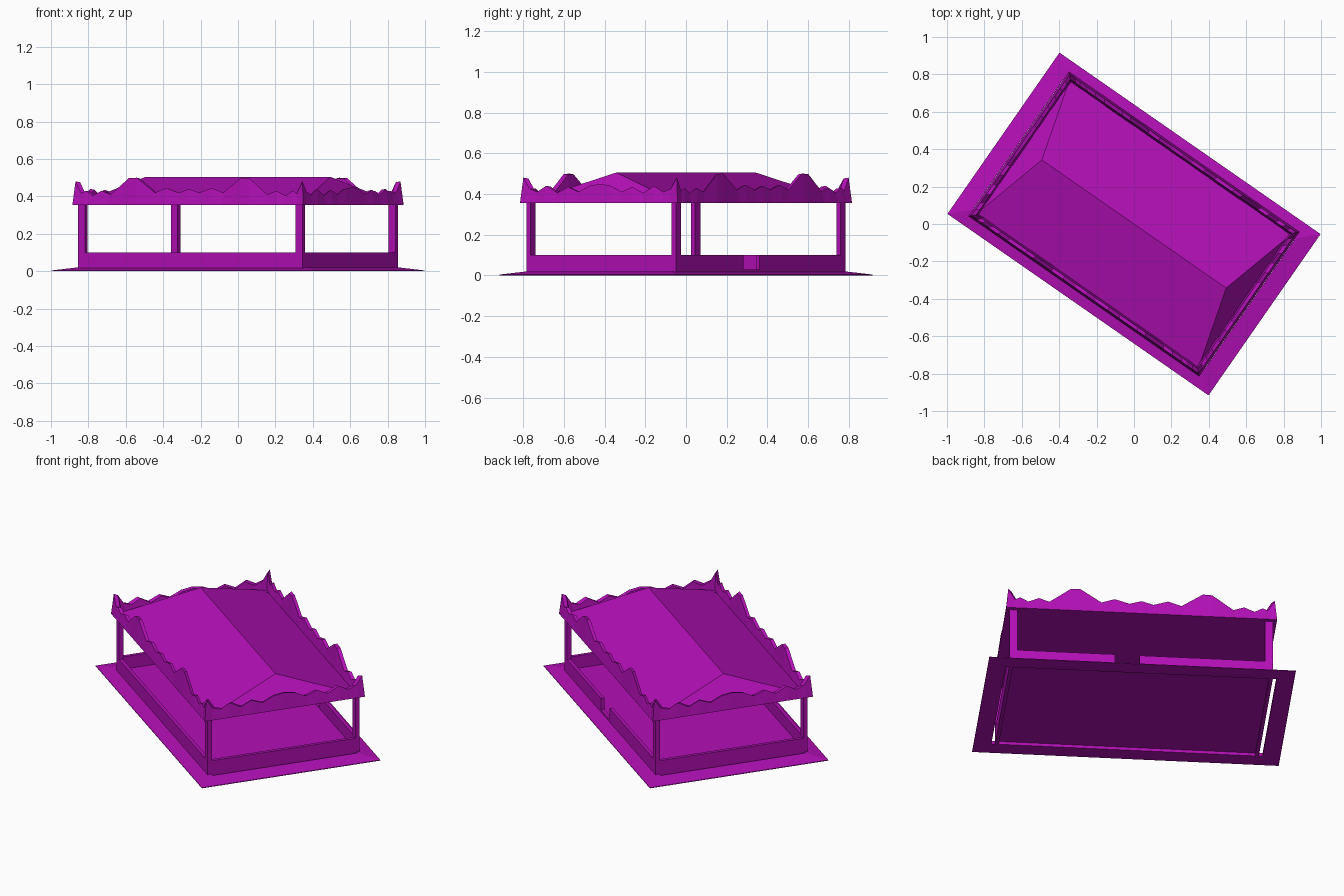
import bpy, bmesh, math

if "Cube" in bpy.data.objects:
    bpy.data.objects.remove(bpy.data.objects["Cube"], do_unlink=True)

TURN = math.radians(-34.8)      # the whole pavilion stands turned on its base
WALL_U, WALL_V = 0.731, 0.447   # half sizes of the walls
RIM_U, RIM_V = 0.751, 0.471     # half sizes of the roof rim
THICK = 0.02

magenta = bpy.data.materials.new("magenta")
magenta.use_nodes = True
COLOUR = (0.45, 0.005, 0.47, 1)
magenta.diffuse_color = COLOUR
magenta.node_tree.nodes["Principled BSDF"].inputs["Base Color"].default_value = COLOUR


def finish(name, bm):
    bmesh.ops.recalc_face_normals(bm, faces=bm.faces)
    mesh = bpy.data.meshes.new(name)
    bm.to_mesh(mesh)
    bm.free()
    mesh.materials.append(magenta)
    obj = bpy.data.objects.new(name, mesh)
    obj.rotation_euler.z = TURN
    bpy.context.collection.objects.link(obj)
    return obj


def box(name, u0, u1, v0, v1, z0, z1):
    bm = bmesh.new()
    bmesh.ops.create_cube(bm, size=1)
    for vert in bm.verts:
        c = vert.co
        c.x = u0 + (c.x + 0.5) * (u1 - u0)
        c.y = v0 + (c.y + 0.5) * (v1 - v0)
        c.z = z0 + (c.z + 0.5) * (z1 - z0)
    return finish(name, bm)


def ring(name, half_u, half_v, stations):
    """Closed loft; a station is a spot on the unit square and (inset, z) pairs."""
    bm = bmesh.new()
    loops = [[bm.verts.new((x * (half_u - d), y * (half_v - d), z))
              for d, z in section] for x, y, section in stations]
    for a, b in zip(loops, loops[1:] + loops[:1]):
        for i in range(len(a)):
            j = (i + 1) % len(a)
            bm.faces.new((a[i], a[j], b[j], b[i]))
    return finish(name, bm)


# Sloping ground apron
apron = [(0, 0), (0, 0.004), (0.098, 0.02), (0.098, 0)]
ring("ground_apron", 0.85, 0.525,
     [(x, y, apron) for x, y in ((-1, -1), (1, -1), (1, 1), (-1, 1))])

# Floor and low walls, the back wall having a gap for the entrance
box("floor", -WALL_U + 0.01, WALL_U - 0.01, -WALL_V + 0.01, WALL_V - 0.01, 0.018, 0.025)
box("front_wall", -WALL_U, WALL_U, -WALL_V, -WALL_V + THICK, 0, 0.1)
box("back_wall_left", 0.147, WALL_U, WALL_V - THICK, WALL_V, 0, 0.1)
box("back_wall_right", -WALL_U, 0.01, WALL_V - THICK, WALL_V, 0, 0.1)
box("entrance_sill", 0.01, 0.147, WALL_V - THICK, WALL_V, 0, 0.03)
for side, name in ((-1, "right"), (1, "left")):
    u0, u1 = sorted((side * WALL_U, side * (WALL_U - THICK)))
    box(name + "_wall", u0, u1, -WALL_V + THICK, WALL_V - THICK, 0, 0.1)

# Corner posts
for su, un in ((-1, "right"), (1, "left")):
    for sv, vn in ((-1, "front"), (1, "back")):
        u0, u1 = sorted((su * WALL_U, su * (WALL_U - 0.045)))
        v0, v1 = sorted((sv * WALL_V, sv * (WALL_V - 0.025)))
        box(f"{vn}_{un}_post", u0, u1, v0, v1, 0.1, 0.37)

# Hipped roof with a flat ceiling
bm = bmesh.new()
eave = [(-1, -1), (1, -1), (1, 1), (-1, 1)]
low = [bm.verts.new((x * 0.725, y * 0.445, 0.356)) for x, y in eave]
edge = [bm.verts.new((x * 0.725, y * 0.445, 0.362)) for x, y in eave]
right_end, left_end = [bm.verts.new((u, 0, 0.505)) for u in (-0.6, 0.6)]
bm.faces.new(low)
for i in range(4):
    j = (i + 1) % 4
    bm.faces.new((low[i], low[j], edge[j], edge[i]))
bm.faces.new((edge[0], edge[1], left_end, right_end))
bm.faces.new((edge[1], edge[2], left_end))
bm.faces.new((edge[2], edge[3], right_end, left_end))
bm.faces.new((edge[3], edge[0], right_end))
finish("hipped_roof", bm)

# Jagged rim: half outlines from the middle of a side to its corner spike
LONG = [(0, 0.44), (0.09, 0.42), (0.2, 0.445), (0.3, 0.42), (0.46, 0.5), (0.53, 0.498),
        (0.69, 0.41), (0.77, 0.43), (0.85, 0.405), (0.91, 0.43), (0.95, 0.415)]
SHORT = [(0, 0.45), (0.14, 0.44), (0.28, 0.41), (0.42, 0.435), (0.56, 0.405),
         (0.7, 0.44), (0.82, 0.41), (0.92, 0.425)]


def whole(half):
    return [(-t, z) for t, z in reversed(half[1:])] + half


def rim_section(z):
    return [(0, 0.355), (0.012, z), (0.03, z - 0.004), (0.042, 0.355)]


stations = []
for half, place in ((LONG, lambda t: (t, -1)), (SHORT, lambda t: (1, t)),
                    (LONG, lambda t: (-t, 1)), (SHORT, lambda t: (-1, -t))):
    for t, z in [(-1, 0.48)] + whole(half):
        stations.append((*place(t), rim_section(z)))
ring("jagged_roof_rim", RIM_U, RIM_V, stations)
